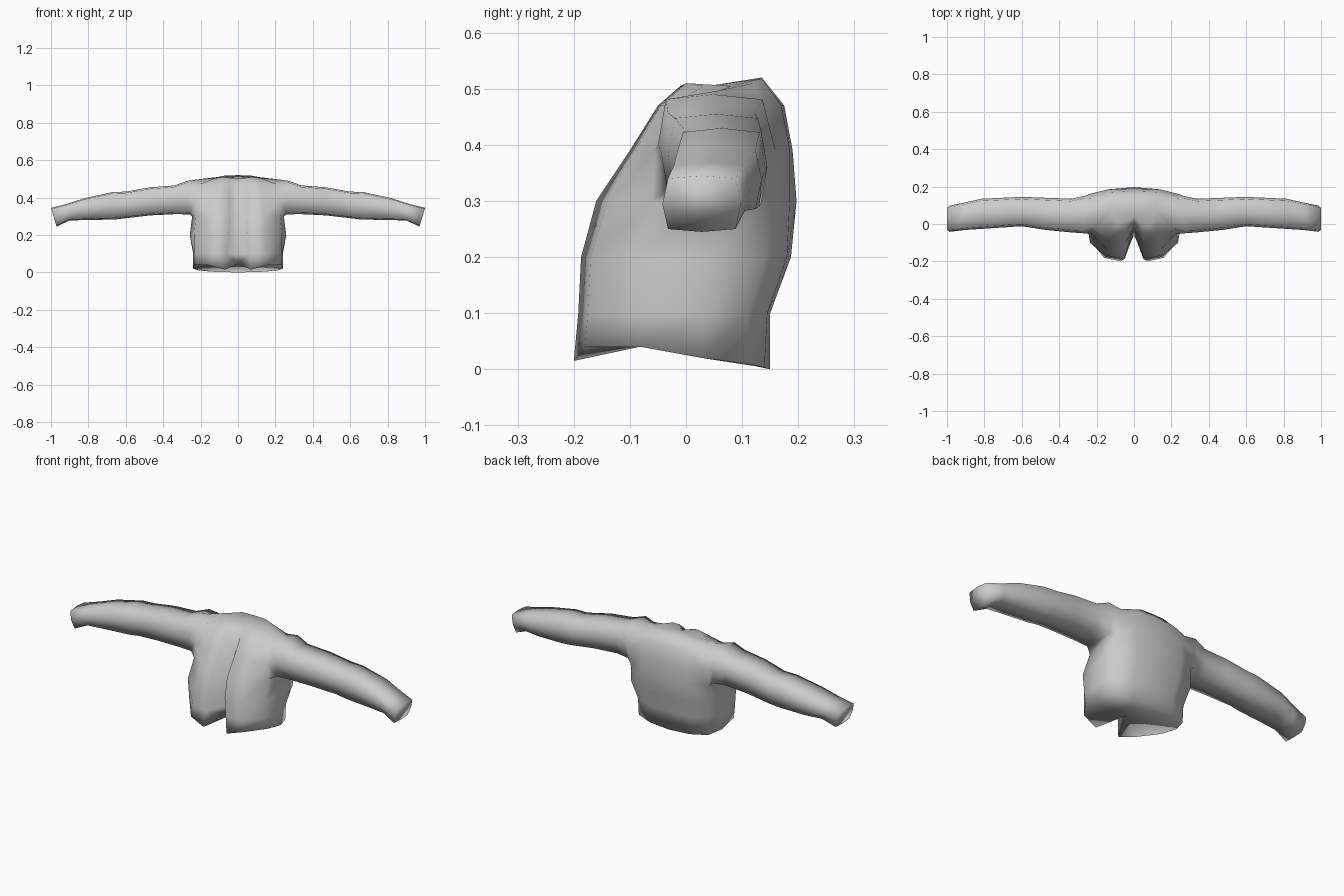
import bpy, bmesh

if "Cube" in bpy.data.objects:
    bpy.data.objects.remove(bpy.data.objects["Cube"])

# One flat fabric colour
fabric = bpy.data.materials.new("grey fabric")
fabric.diffuse_color = (0.6, 0.6, 0.6, 1)
fabric.use_nodes = True
fabric.node_tree.nodes["Principled BSDF"].inputs["Base Color"].default_value = fabric.diffuse_color

# Half outline of the torso per level: (x, y) from the front fold round to the back centre
LEVELS = [
    (0.00, [(0, -.06), (.07, -.2), (.16, -.18), (.235, -.08), (.24, .03), (.21, .11), (.12, .14), (0, .15)]),
    (0.10, [(0, -.05), (.06, -.192), (.15, -.175), (.235, -.09), (.24, .03), (.215, .11), (.12, .145), (0, .15)]),
    (0.20, [(0, -.03), (.05, -.187), (.14, -.17), (.235, -.1), (.258, .04), (.235, .14), (.13, .18), (0, .187)]),
    (0.30, [(0, 0), (.045, -.16), (.14, -.14), (.225, -.06), (.245, .05), (.235, .145), (.14, .185), (0, .197)]),
    (0.39, [(0, -.02), (.045, -.1), (.13, -.09), (.22, -.055), (.23, .05), (.24, .16), (.14, .185), (0, .19)]),
    (0.47, [(0, .01), (.045, -.05), (.12, -.045), (.21, -.02), (.22, .06), (.2, .14), (.12, .17), (0, .175)]),
    (0.51, [(0, .04), (.045, -.01), (.08, 0), (.12, .03), (.12, .08), (.11, .12), (.07, .135), (0, .135)]),
]
HEM_Z = [.045, .015, .04, .04, .02, .01, .003, 0]
COLLAR_Z = [.505, .505, .51, .505, .505, .51, .518, .52]

# Sleeve stations: x at top, x at bottom, z top, z bottom, y front, y back
SLEEVE = [
    (.27, .26, .49, .31, -.05, .15), (.34, .33, .465, .312, -.045, .135),
    (.47, .47, .455, .305, -.032, .14), (.60, .60, .432, .29, -.012, .145),
    (.67, .66, .43, .283, -.016, .142), (.82, .81, .397, .28, -.026, .135),
    (.91, .90, .368, .278, -.032, .115), (1.0, .97, .345, .245, -.042, .098),
]
# Eight points round a sleeve, matching the armhole order
ROUND = [(-.86, -.9), (0, -1), (.86, -.9), (1, 0), (.86, .9), (0, 1), (-.86, .9), (-1, 0)]
ARMHOLE = [(3, 3), (3, 4), (3, 5), (4, 5), (5, 5), (5, 4), (5, 3), (4, 3)]

bm = bmesh.new()


def bridge(a, b):
    for i in range(len(a)):
        j = (i + 1) % len(a)
        bm.faces.new((a[i], a[j], b[j], b[i]))


# Torso rings, mirrored left to right; the armhole centre is left out
grid = []
for n, (z, half) in enumerate(LEVELS):
    zs = HEM_Z if n == 0 else COLLAR_Z if n == len(LEVELS) - 1 else [z] * 8
    if n == 5:
        zs[4] = .497
    right = [None if (n, c) == (4, 4) else bm.verts.new((x, y, zs[c])) for c, (x, y) in enumerate(half)]
    left = [right[c] if c in (0, 7) else None if (n, c) == (4, 4) else bm.verts.new((-x, y, zs[c]))
            for c, (x, y) in enumerate(half)]
    grid.append((right, left))

for side in (0, 1):
    sign = 1 - 2 * side
    # Torso panels
    for n in range(len(LEVELS) - 1):
        lo, hi = grid[n][side], grid[n + 1][side]
        for c in range(7):
            quad = (lo[c], lo[c + 1], hi[c + 1], hi[c])
            if None not in quad:
                bm.faces.new(quad)
    # Sleeve and closed cuff
    ring = [grid[n][side][c] for n, c in ARMHOLE]
    for xt, xb, zt, zb, yf, yb in SLEEVE:
        nxt = []
        for u, v in ROUND:
            t = (v + 1) / 2
            nxt.append(bm.verts.new((sign * (xb + (xt - xb) * t), (yf + yb) / 2 + u * (yb - yf) / 2,
                                     zb + (zt - zb) * t)))
        bridge(ring, nxt)
        ring = nxt
    bm.faces.new(ring)

# Hem and collar closures
for right, left in (grid[0], grid[-1]):
    bm.faces.new(right + left[-2:0:-1])
bmesh.ops.recalc_face_normals(bm, faces=bm.faces[:])
bmesh.ops.triangulate(bm, faces=[f for f in bm.faces if len(f.verts) > 8])
for f in bm.faces:
    f.smooth = True

mesh = bpy.data.meshes.new("jacket")
bm.to_mesh(mesh)
bm.free()
mesh.materials.append(fabric)
jacket = bpy.data.objects.new("jacket", mesh)
bpy.context.collection.objects.link(jacket)
